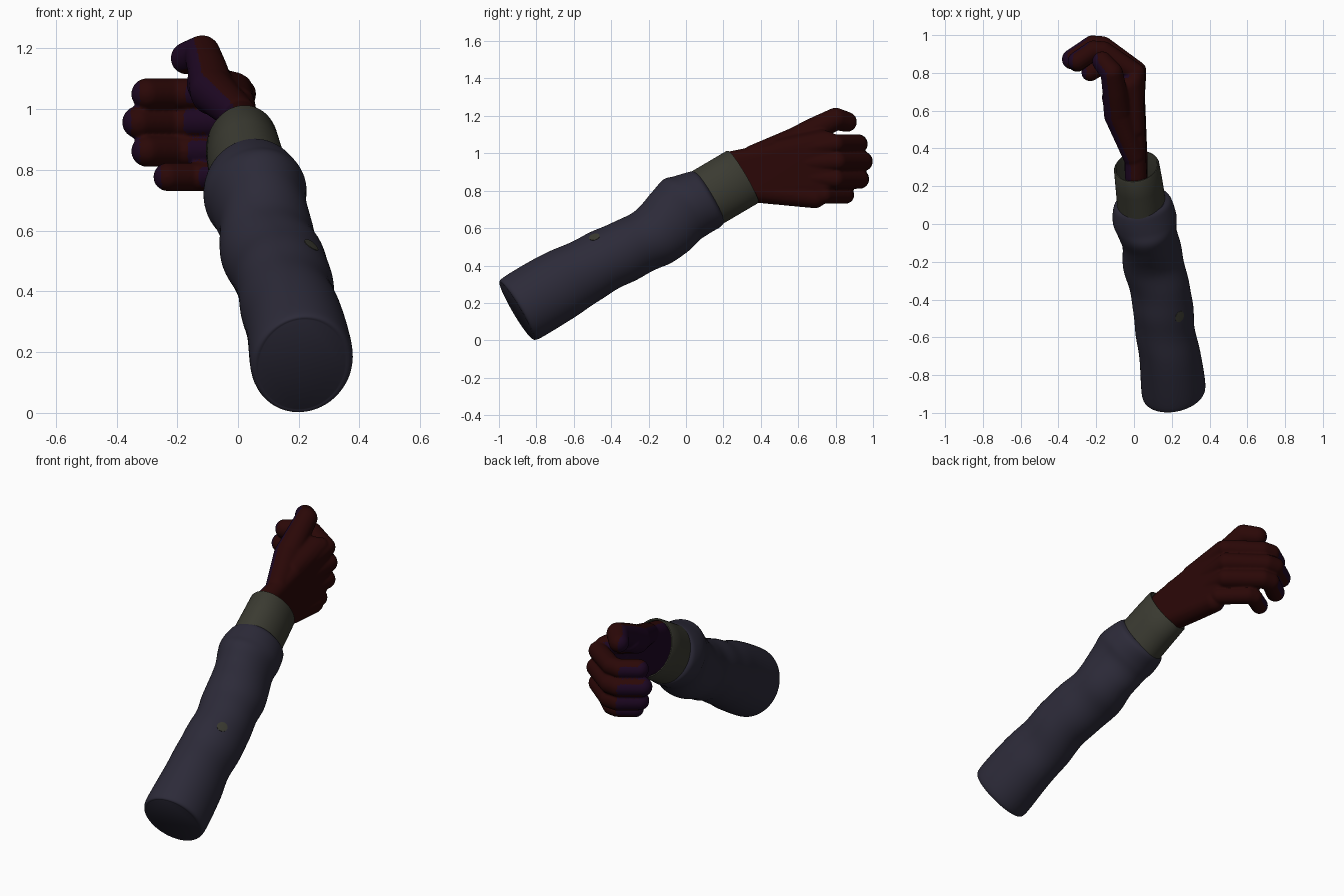
import bpy, bmesh, math
from mathutils import Vector

if "Cube" in bpy.data.objects:
    bpy.data.objects.remove(bpy.data.objects["Cube"])


def material(name, rgb):
    m = bpy.data.materials.new(name)
    m.diffuse_color = (*rgb, 1)
    m.use_nodes = True
    m.node_tree.nodes["Principled BSDF"].inputs["Base Color"].default_value = m.diffuse_color
    return m


SLEEVE = material("slate_cloth", (0.0255, 0.0235, 0.0405))
CUFF = material("olive_grey", (0.043, 0.043, 0.031))
RED = material("dark_red_skin", (0.0235, 0.0022, 0.0020))
PURPLE = material("dark_purple_palm", (0.0125, 0.0022, 0.0165))

# Forearm frame: s runs along the arm, n is across it, x stays x
AXIS = Vector((0, 0.862, 0.507))
UP = Vector((0, -0.507, 0.862))
SHEAR = 0.15  # rings lean because the arm drifts sideways


def catmull(rows, u):
    i = min(int(u), len(rows) - 2)
    t = u - i
    p = [rows[min(max(i + k, 0), len(rows) - 1)] for k in (-1, 0, 1, 2)]
    return [0.5 * (2 * b + (c - a) * t + (2 * a - 5 * b + 4 * c - d) * t * t
                   + (3 * b - a - 3 * c + d) * t ** 3) for a, b, c, d in zip(*p)]


def ring_point(row, ang, extra=0.0):
    s, xl, xr, nb, nt = row
    dx = ((xr - xl) / 2 + extra) * math.cos(ang)
    n = (nb + nt) / 2 + ((nt - nb) / 2 + extra) * math.sin(ang)
    return AXIS * (s + SHEAR * dx) + UP * n + Vector(((xl + xr) / 2 + dx, 0, 0))


def finish(bm, name, mat, angle=40):
    bmesh.ops.recalc_face_normals(bm, faces=bm.faces)
    me = bpy.data.meshes.new(name)
    bm.to_mesh(me)
    bm.free()
    me.materials.append(mat)
    me.polygons.foreach_set("use_smooth", [True] * len(me.polygons))
    me.set_sharp_from_angle(angle=math.radians(angle))
    ob = bpy.data.objects.new(name, me)
    bpy.context.collection.objects.link(ob)
    return ob


def loft(name, rings, mat):
    bm = bmesh.new()
    loops = [[bm.verts.new(p) for p in r] for r in rings]
    for a, b in zip(loops, loops[1:]):
        for i in range(len(a)):
            j = (i + 1) % len(a)
            bm.faces.new((a[i], a[j], b[j], b[i]))
    bm.faces.new(loops[0])
    bm.faces.new(loops[-1])
    return finish(bm, name, mat)


# Sleeve: stations of s, x left, x right, n bottom, n top
STATIONS = [
    (-0.70, 0.070, 0.350, 0.428, 0.766),
    (-0.672, 0.042, 0.378, 0.406, 0.785),
    (-0.47, 0.030, 0.352, 0.408, 0.786),
    (-0.30, 0.010, 0.318, 0.417, 0.770),
    (-0.12, -0.010, 0.308, 0.421, 0.752),
    (0.05, -0.045, 0.268, 0.405, 0.735),
    (0.15, -0.060, 0.250, 0.397, 0.745),
    (0.25, -0.065, 0.236, 0.405, 0.772),
    (0.33, -0.090, 0.226, 0.428, 0.802),
    (0.39, -0.112, 0.222, 0.428, 0.788),
    (0.47, -0.108, 0.198, 0.430, 0.768),
    (0.495, -0.085, 0.170, 0.445, 0.755),
]


def sleeve_point(u, ang, extra=0.0):
    row = catmull(STATIONS, u)
    s = row[0]
    fade = max(0.0, min(1.0, (s + 0.5) / 0.4, (0.47 - s) / 0.15))
    fold = math.sin(2 * ang + 17 * s) + 0.7 * math.sin(ang - 31 * s + 1)
    return ring_point(row, ang, extra + 0.003 * fade * fold)


SEG = 64
ANGLES = [2 * math.pi * i / SEG for i in range(SEG)]
STEPS = 8 * (len(STATIONS) - 1)
loft("sleeve", [[sleeve_point(k / 8, a) for a in ANGLES] for k in range(STEPS + 1)], SLEEVE)

# Cuff: outer wall, rolled rim and hollow inside
CUFF_ROWS = [
    (0.47, -0.088, 0.168, 0.437, 0.763),
    (0.60, -0.098, 0.150, 0.437, 0.763),
    (0.700, -0.106, 0.134, 0.437, 0.763),
    (0.707, -0.102, 0.130, 0.441, 0.759),
    (0.707, -0.096, 0.124, 0.447, 0.753),
    (0.700, -0.093, 0.121, 0.450, 0.750),
    (0.52, -0.078, 0.145, 0.450, 0.750),
]
loft("cuff", [[ring_point(r, a) for a in ANGLES] for r in CUFF_ROWS], CUFF)

# Small flat spot on the outer side of the sleeve
bm = bmesh.new()
U0, A0, R = 3.80, 0.97, 0.029
hub = bm.verts.new(sleeve_point(U0, A0, 0.003))
rim, skirt = [], []
for i in range(20):
    c, d = math.cos(i * math.pi / 10), math.sin(i * math.pi / 10)
    u, a = U0 + R * c / 0.18, A0 + R * d / 0.165
    rim.append(bm.verts.new(sleeve_point(u, a, 0.002)))
    skirt.append(bm.verts.new(sleeve_point(u, a, -0.003)))
for i in range(20):
    j = (i + 1) % 20
    bm.faces.new((hub, rim[i], rim[j]))
    bm.faces.new((rim[i], skirt[i], skirt[j], rim[j]))
finish(bm, "sleeve_button", CUFF)

# Hand: convex hulls of spheres (x, y, z, radius), fused by a voxel remesh
hand = bmesh.new()


def hull(*balls):
    part = bmesh.new()
    for x, y, z, r in balls:
        new = bmesh.ops.create_icosphere(part, subdivisions=3, radius=r)["verts"]
        bmesh.ops.translate(part, verts=new, vec=(x, y, z))
    pts = [v.co.copy() for v in part.verts]
    part.free()
    part = bmesh.new()
    for p in pts:
        part.verts.new(p)
    bmesh.ops.convex_hull(part, input=part.verts[:])
    bmesh.ops.delete(part, geom=[v for v in part.verts if not v.link_faces], context='VERTS')
    bmesh.ops.recalc_face_normals(part, faces=part.faces)
    me = bpy.data.meshes.new("hull_part")
    part.to_mesh(me)
    part.free()
    hand.from_mesh(me)
    bpy.data.meshes.remove(me)


def chain(*balls):
    for a, b in zip(balls, balls[1:]):
        hull(a, b)


# Wrist and palm
wrist = [(0.01, 0.25, 0.955, 0.058), (0.01, 0.35, 0.80, 0.062)]
hull((0.02, 0.10, 0.855, 0.05), (0.02, 0.20, 0.72, 0.05), *wrist)
hull(*wrist, (0.0, 0.76, 1.07, 0.047), (0.0, 0.77, 0.95, 0.047),
     (0.0, 0.76, 0.85, 0.047), (0.0, 0.68, 0.765, 0.047))
hull(wrist[1], (0.002, 0.50, 0.783, 0.058), (0.0, 0.69, 0.764, 0.058))

# Curled fingers: height, radius, then the x, y of each joint
FINGERS = [
    (1.050, 0.052, [(0.0, 0.60), (0.008, 0.80), (-0.16, 0.915), (-0.215, 0.92), (-0.30, 0.862)]),
    (0.957, 0.054, [(0.0, 0.60), (0.012, 0.81), (-0.165, 0.94), (-0.22, 0.945), (-0.328, 0.872)]),
    (0.862, 0.052, [(0.0, 0.60), (0.008, 0.80), (-0.15, 0.925), (-0.205, 0.928), (-0.30, 0.857)]),
    (0.777, 0.047, [(0.0, 0.60), (0.004, 0.74), (-0.11, 0.847), (-0.15, 0.853), (-0.232, 0.802)]),
]
for z, r, path in FINGERS:
    # the metacarpals fan out from the wrist
    chain(*[(x, y, z + (0.2 * (0.9 - z) if k == 0 else 0), r) for k, (x, y) in enumerate(path)])

# Thumb with a full base
chain((0.0, 0.36, 0.985, 0.06), (-0.085, 0.58, 1.062, 0.075), (-0.10, 0.69, 1.128, 0.066),
      (-0.118, 0.80, 1.184, 0.060), (-0.168, 0.860, 1.168, 0.054))
hull((-0.085, 0.58, 1.05, 0.07), (-0.11, 0.67, 1.085, 0.06), (-0.01, 0.74, 1.07, 0.052),
     (0.0, 0.50, 1.02, 0.055))

raw = finish(hand, "hand_raw", RED)
mod = raw.modifiers.new("fuse", 'REMESH')
mod.mode = 'VOXEL'
mod.voxel_size = 0.007
mod = raw.modifiers.new("soften", 'SMOOTH')
mod.factor = 0.5
mod.iterations = 4
graph = bpy.context.evaluated_depsgraph_get()
mesh = bpy.data.meshes.new_from_object(raw.evaluated_get(graph))
bpy.data.objects.remove(raw)
mesh.name = "hand"
mesh.materials.clear()
mesh.materials.append(RED)
mesh.materials.append(PURPLE)

# Faces turned towards the palm side are purple
for p in mesh.polygons:
    p.use_smooth = True
    p.material_index = 1 if p.normal.x < -0.45 else 0
bpy.context.collection.objects.link(bpy.data.objects.new("hand", mesh))
